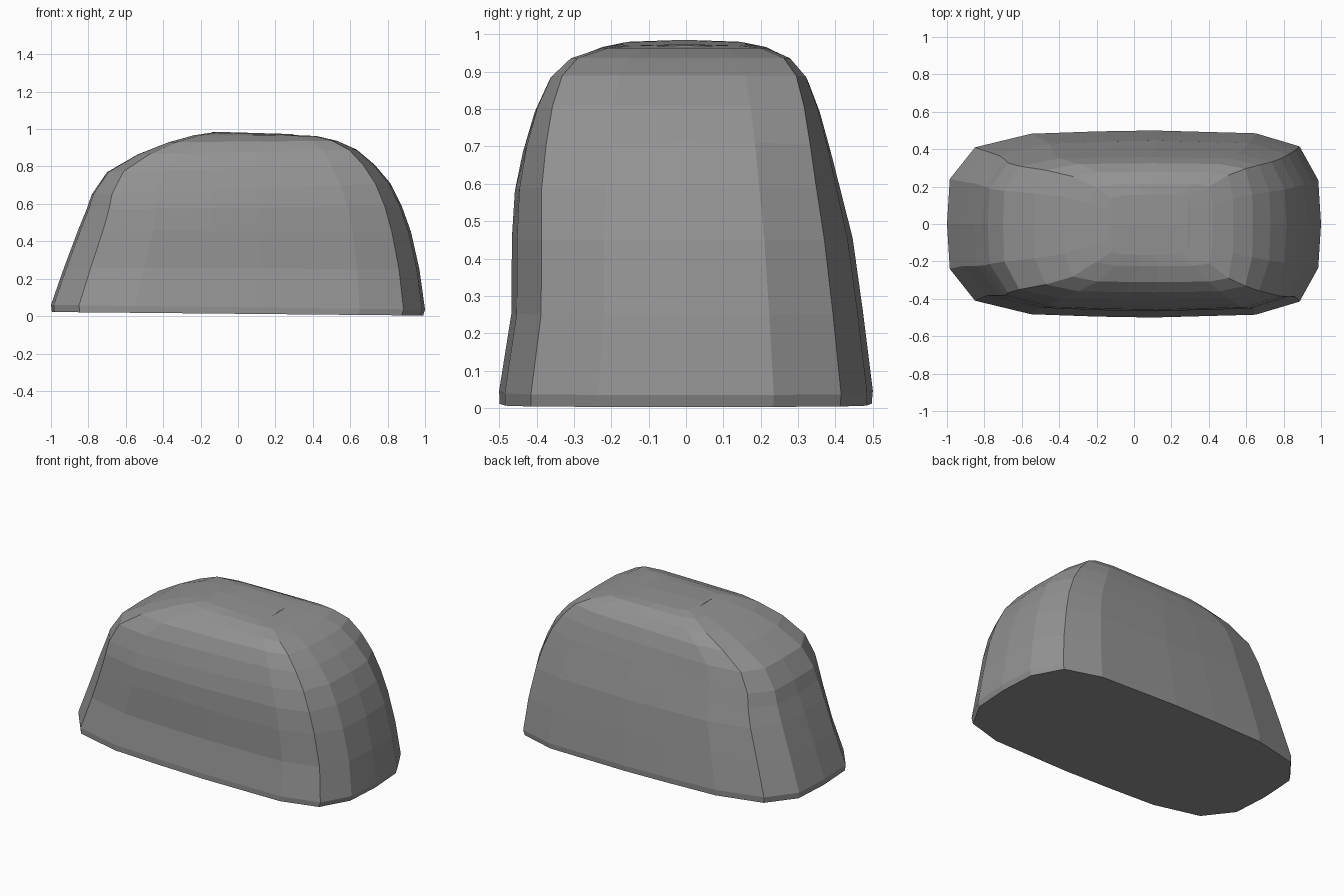
import bpy, bmesh

if "Cube" in bpy.data.objects:
    bpy.data.objects.remove(bpy.data.objects["Cube"])

# Normalised half outline (right end to left end): rounded low form and squarer top form
ROUND = [(1, 0), (.985, .47), (.885, .83), (.65, .97), (.1, 1), (-.2, .99), (-.55, .965), (-.85, .82), (-.985, .48), (-1, 0)]
SQUARE = [(1, 0), (1, .5), (.96, .96), (.72, 1), (.1, 1), (-.2, 1), (-.62, 1), (-.92, .93), (-1, .52), (-1, 0)]

# Rings: z at left, z at right, left x, right x, front y, back y, squareness
RINGS = [
    (.022, .003, -.995, .99, -.499, .497, 0),
    (.06, .035, -1, 1, -.5, .5, 0),
    (.26, .25, -.93, .97, -.467, .474, 0),
    (.46, .45, -.855, .925, -.466, .446, 0),
    (.57, .59, -.81, .875, -.458, .414, .1),
    (.65, .71, -.782, .815, -.437, .388, .2),
    (.77, .81, -.70, .73, -.405, .358, .4),
    (.865, .89, -.535, .635, -.365, .325, .6),
    (.93, .937, -.37, .53, -.31, .28, .8),
    (.967, .963, -.235, .42, -.225, .215, .8),
    (.981, .968, -.14, .3, -.165, .155, .8),
]


def ring_points(zl, zr, xl, xr, yf, yb, q):
    half = [(a + (c - a) * q, b + (d - b) * q) for (a, b), (c, d) in zip(ROUND, SQUARE)]
    pts = [(u, v * yb) for u, v in half] + [(u, v * yf) for u, v in half[-2:0:-1]]
    return [((xl + xr) / 2 + u * (xr - xl) / 2, y, (zl + zr) / 2 + u * (zr - zl) / 2) for u, y in pts]


# Rounded block lofted ring by ring
bm = bmesh.new()
loops = [[bm.verts.new(p) for p in ring_points(*r)] for r in RINGS]
n = len(loops[0])
for low, high in zip(loops, loops[1:]):
    for i in range(n):
        j = (i + 1) % n
        bm.faces.new((low[i], low[j], high[j], high[i]))

# Flat base
bm.faces.new(loops[0][::-1])

# Crown: strips meeting on a slightly raised lengthwise ridge
top = loops[-1]
last = n // 2
ridge = [top[0]]
for i in range(1, last):
    mid = (top[i].co + top[n - i].co) / 2
    mid.z += .005 if 1 < i < last - 1 else .002
    ridge.append(bm.verts.new(mid))
ridge.append(top[last])
for side in (1, -1):
    for i in range(last):
        face = [ridge[i], top[(side * i) % n], top[(side * (i + 1)) % n], ridge[i + 1]]
        bm.faces.new(list(dict.fromkeys(face)))
bmesh.ops.recalc_face_normals(bm, faces=bm.faces)

mesh = bpy.data.meshes.new("rounded_boulder")
bm.to_mesh(mesh)
bm.free()

# Dark grey stone
stone = bpy.data.materials.new("dark_stone")
stone.diffuse_color = (.29, .29, .29, 1)
stone.use_nodes = True
stone.node_tree.nodes["Principled BSDF"].inputs["Base Color"].default_value = stone.diffuse_color
mesh.materials.append(stone)
bpy.context.collection.objects.link(bpy.data.objects.new("rounded_boulder", mesh))
